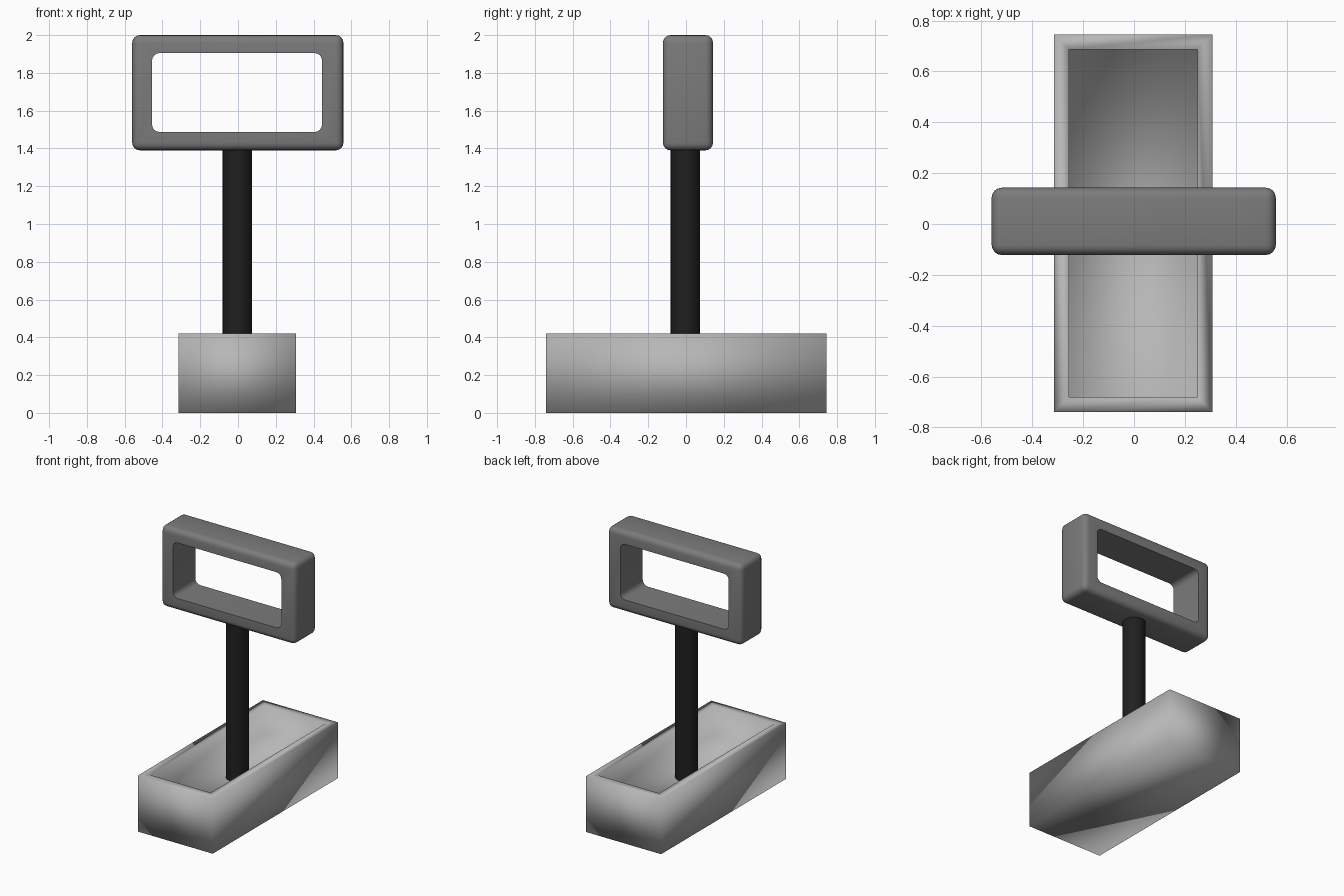
import bpy, bmesh, math
from mathutils import Matrix, Vector

if "Cube" in bpy.data.objects:
    bpy.data.objects.remove(bpy.data.objects["Cube"])


def material(name, value):
    mat = bpy.data.materials.new(name)
    mat.use_nodes = True
    colour = (value, value, value, 1)
    mat.diffuse_color = colour
    mat.node_tree.nodes["Principled BSDF"].inputs["Base Color"].default_value = colour
    return mat


def make_object(name, bm, mat):
    bmesh.ops.recalc_face_normals(bm, faces=bm.faces)
    mesh = bpy.data.meshes.new(name)
    bm.to_mesh(mesh)
    bm.free()
    mesh.materials.append(mat)
    obj = bpy.data.objects.new(name, mesh)
    bpy.context.collection.objects.link(obj)
    return obj


def box(low, high):
    low, high = Vector(low), Vector(high)
    bm = bmesh.new()
    bmesh.ops.create_cube(bm, size=1, matrix=Matrix.Translation((low + high) / 2)
                          @ Matrix.Diagonal((high - low).to_4d()))
    return bm


def round_edges(bm, edges, radius):
    bmesh.ops.bevel(bm, geom=edges, offset=radius, segments=4, profile=0.5,
                    affect='EDGES', clamp_overlap=True)


light_grey = material("light grey", 0.47)
mid_grey = material("mid grey", 0.2)
black = material("black", 0.014)

# Base: open tray with soft shading across its plain box sides
bm = box((-0.315, -0.74, 0), (0.308, 0.745, 0.42))
top = max(bm.faces, key=lambda f: f.calc_center_median().z)
bmesh.ops.inset_region(bm, faces=[top], thickness=0.083)
floor = bmesh.ops.extrude_face_region(bm, geom=[top])
bmesh.ops.delete(bm, geom=[top], context='FACES_ONLY')
bmesh.ops.translate(bm, vec=(0, 0, -0.21),
                    verts=[g for g in floor["geom"] if isinstance(g, bmesh.types.BMVert)])
base = make_object("base_tray", bm, light_grey)
base.data.shade_smooth()

# Pole: from the tray floor up into the handle
bm = bmesh.new()
bmesh.ops.create_cone(bm, cap_ends=True, segments=32, radius1=0.078, radius2=0.078,
                      depth=1.2, matrix=Matrix.Translation((-0.003, -0.003, 0.81)))
pole = make_object("pole", bm, black)

# Handle: rounded block with a rounded window cut through it
bm = box((-0.56, -0.122, 1.39), (0.558, 0.143, 2))
round_edges(bm, bm.edges[:], 0.04)
handle = make_object("handle_frame", bm, mid_grey)

bm = box((-0.455, -0.5, 1.487), (0.445, 0.5, 1.905))
round_edges(bm, [e for e in bm.edges if abs(e.verts[0].co.y - e.verts[1].co.y) > 0.5], 0.04)
cutter = make_object("window_cutter", bm, mid_grey)
cutter.hide_render = True

cut = handle.modifiers.new("window", 'BOOLEAN')
cut.operation = 'DIFFERENCE'
cut.solver = 'EXACT'
cut.object = cutter
bpy.ops.object.select_all(action='DESELECT')
bpy.context.view_layer.objects.active = handle
handle.select_set(True)
bpy.ops.object.modifier_apply(modifier=cut.name)
bpy.data.objects.remove(cutter)

pole.select_set(True)
bpy.ops.object.shade_smooth_by_angle(angle=math.radians(40))
